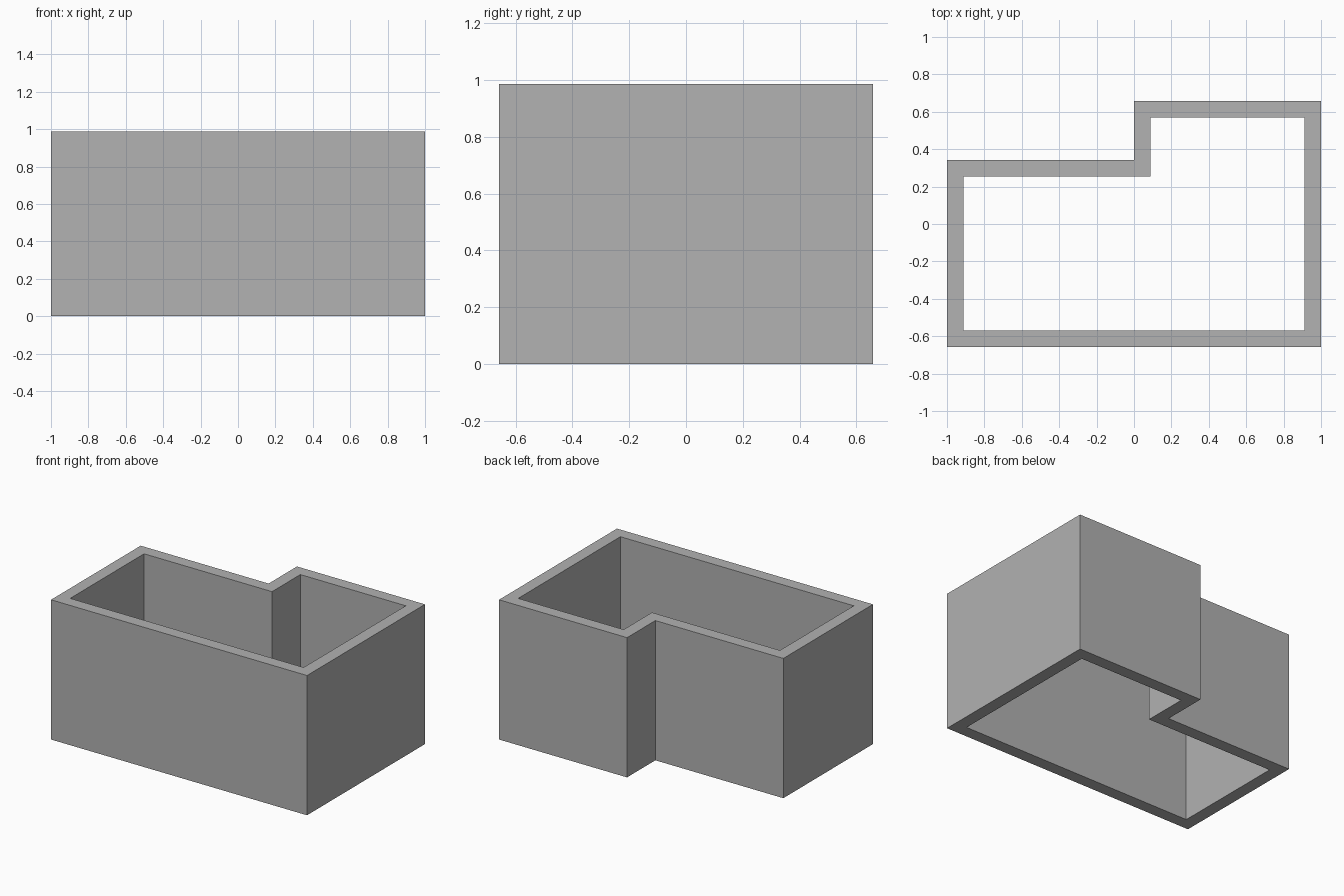
import bpy
import bmesh

HEIGHT = 0.987
WALL = 0.088

cube = bpy.data.objects.get("Cube")
if cube:
    bpy.data.objects.remove(cube, do_unlink=True)

# Plain grey for the whole shell
grey = bpy.data.materials.new("wall_grey")
grey.use_nodes = True
colour = (0.445, 0.445, 0.445, 1.0)
grey.diffuse_color = colour
grey.node_tree.nodes["Principled BSDF"].inputs["Base Color"].default_value = colour

# Outer floor plan, counter-clockwise, with a step in the back wall
plan = [(-1, -0.658), (1, -0.658), (1, 0.658), (0, 0.658), (0, 0.342), (-1, 0.342)]


def inset(points, distance):
    """Offset a right-angled counter-clockwise outline inwards."""
    result = []
    for i, (x, y) in enumerate(points):
        px, py = points[i - 1]
        nx, ny = points[(i + 1) % len(points)]
        dx = dy = 0
        for ex, ey in ((x - px, y - py), (nx - x, ny - y)):
            length = abs(ex) + abs(ey)
            dx -= ey / length * distance
            dy += ex / length * distance
        result.append((x + dx, y + dy))
    return result


# Walls: outer and inner outlines at floor and rim, bridged by quads
bm = bmesh.new()
outer_low, inner_low, outer_top, inner_top = [
    [bm.verts.new((x, y, z)) for x, y in outline]
    for z in (0, HEIGHT) for outline in (plan, inset(plan, WALL))]

for a, b in ((outer_low, outer_top), (outer_top, inner_top),
             (inner_top, inner_low), (inner_low, outer_low)):
    for i in range(len(plan)):
        j = (i + 1) % len(plan)
        bm.faces.new((a[i], a[j], b[j], b[i]))
bmesh.ops.recalc_face_normals(bm, faces=bm.faces)

mesh = bpy.data.meshes.new("stepped_walls")
bm.to_mesh(mesh)
bm.free()
mesh.materials.append(grey)
walls = bpy.data.objects.new("stepped_walls", mesh)
bpy.context.collection.objects.link(walls)
